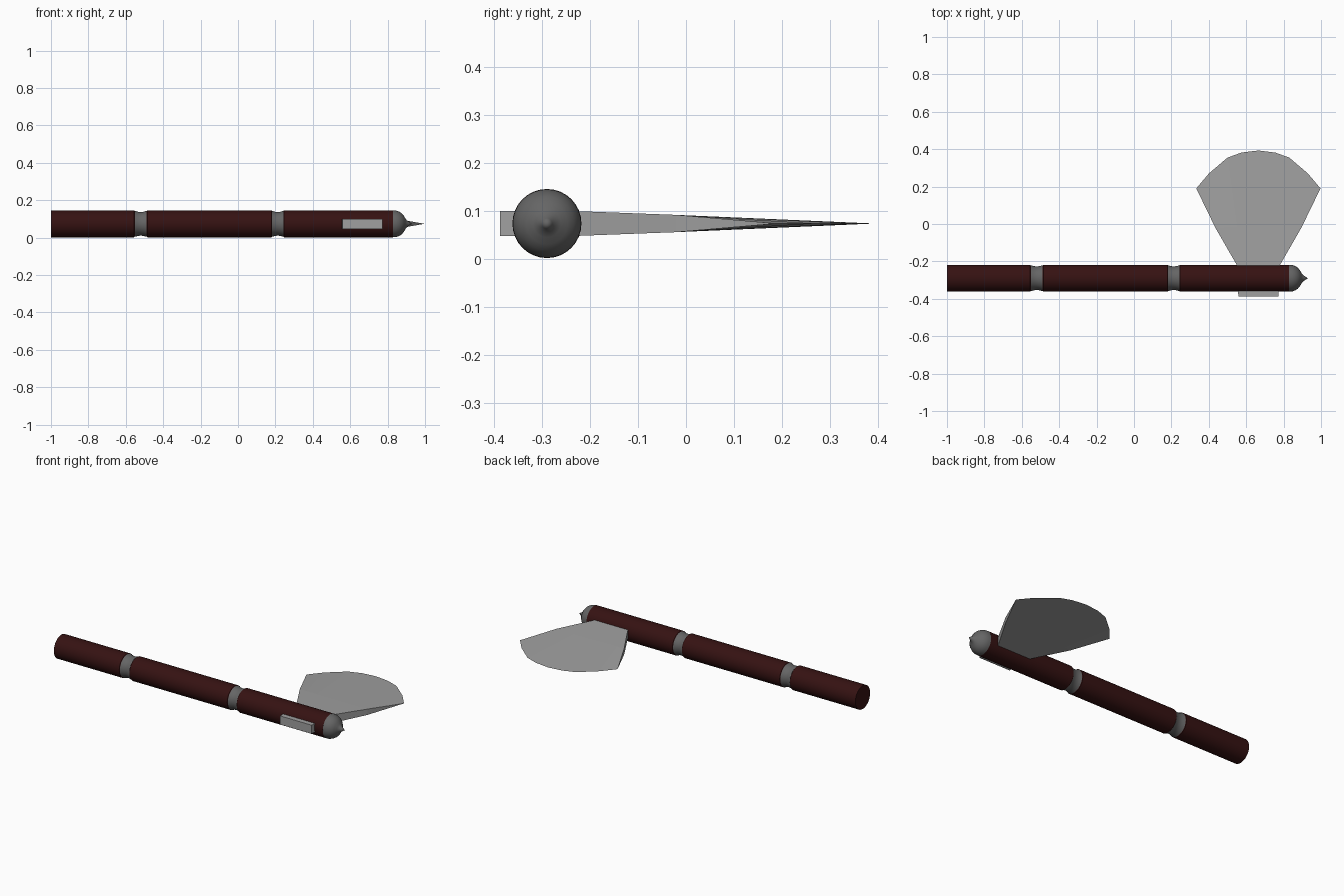
import bpy, bmesh, math

cube = bpy.data.objects.get("Cube")
if cube:
    bpy.data.objects.remove(cube)

AXIS_Y, AXIS_Z, RADIUS, SIDES = -0.29, 0.074, 0.072, 32


def material(name, color):
    m = bpy.data.materials.new(name)
    m.use_nodes = True
    m.diffuse_color = (*color, 1)
    m.node_tree.nodes["Principled BSDF"].inputs["Base Color"].default_value = (*color, 1)
    return m


wood = material("dark red wood", (0.036, 0.006, 0.006))
iron = material("dark iron", (0.13, 0.13, 0.13))
steel = material("pale steel", (0.35, 0.35, 0.35))


def finish(name, bm, mat, smooth):
    bmesh.ops.remove_doubles(bm, verts=bm.verts, dist=0.0001)
    bmesh.ops.recalc_face_normals(bm, faces=bm.faces)
    mesh = bpy.data.meshes.new(name)
    bm.to_mesh(mesh)
    bm.free()
    mesh.materials.append(mat)
    obj = bpy.data.objects.new(name, mesh)
    bpy.context.collection.objects.link(obj)
    if smooth:
        bpy.ops.object.select_all(action="DESELECT")
        obj.select_set(True)
        bpy.context.view_layer.objects.active = obj
        bpy.ops.object.shade_smooth_by_angle(angle=math.radians(40))
    return obj


def lathe(name, profile, mat):
    """Turn (x, radius) points around the shaft axis, closing both ends."""
    bm = bmesh.new()
    rings = []
    for x, r in profile:
        rings.append([bm.verts.new((x, AXIS_Y + r * math.cos(a), AXIS_Z + r * math.sin(a)))
                      for a in (math.tau * i / SIDES for i in range(SIDES))])
    for a, b in zip(rings, rings[1:]):
        for i in range(SIDES):
            j = (i + 1) % SIDES
            bm.faces.new((a[i], a[j], b[j], b[i]))
    bm.faces.new(rings[0])
    if profile[-1][1] > 0.001:
        bm.faces.new(rings[-1])
    return finish(name, bm, mat, True)


# Shaft sections, with small chamfers where they meet the collars
lathe("shaft_lower", [(-1, RADIUS), (-0.555, RADIUS), (-0.55, 0.067)], wood)
lathe("shaft_middle", [(-0.49, 0.067), (-0.485, RADIUS), (0.18, RADIUS), (0.185, 0.067)], wood)
lathe("shaft_upper", [(0.24, 0.067), (0.245, RADIUS), (0.83, RADIUS)], wood)

# Waisted metal collars
for name, x in (("collar_lower", -0.52), ("collar_upper", 0.2125)):
    lathe(name, [(x + 0.032 * t, 0.063 + 0.007 * t * t)
                 for t in (-1, -0.5, 0, 0.5, 1)], iron)

# Domed cap ending in a point
lathe("end_cap", [(0.825, RADIUS), (0.845, 0.071), (0.862, 0.065), (0.876, 0.056),
                  (0.887, 0.043), (0.895, 0.029), (0.902, 0.019), (0.913, 0.011),
                  (0.93, 0)], iron)

# Axe blade: rows of stations tapering from the tang to the curved cutting edge
MID_X = 0.665
EDGE = [(-0.332, 0.19), (-0.265, 0.27), (-0.165, 0.355), (-0.09, 0.382), (0, 0.393),
        (0.09, 0.382), (0.165, 0.355), (0.265, 0.27), (0.332, 0.19)]
ROWS = [(-0.388, 0.107, 0.0265), (-0.22, 0.115, 0.0255), (-0.02, 0.23, 0.018)]
bm = bmesh.new()
sheets = []
for side in (1, -1):
    rows = []
    for y, half_width, half_thick in ROWS:
        rows.append([bm.verts.new((MID_X + half_width * dx / EDGE[-1][0], y,
                                   AXIS_Z + side * half_thick)) for dx, _ in EDGE])
    rows.append([bm.verts.new((MID_X + dx, y, AXIS_Z)) for dx, y in EDGE])
    for a, b in zip(rows, rows[1:]):
        for i in range(len(EDGE) - 1):
            bm.faces.new((a[i], a[i + 1], b[i + 1], b[i]))
    sheets.append(rows)
bmesh.ops.remove_doubles(bm, verts=bm.verts, dist=0.0001)
# Side walls and butt close the open border between the two sheets
bmesh.ops.holes_fill(bm, edges=[e for e in bm.edges if e.is_boundary], sides=0)
bm.free()

bm = bmesh.new()
top, bottom = [], []
for sheet, side in ((top, 1), (bottom, -1)):
    for y, half_width, half_thick in ROWS:
        sheet.append([bm.verts.new((MID_X + half_width * dx / EDGE[-1][0], y,
                                    AXIS_Z + side * half_thick)) for dx, _ in EDGE])
cutting_edge = [bm.verts.new((MID_X + dx, y, AXIS_Z)) for dx, y in EDGE]
for sheet in (top, bottom):
    sheet.append(cutting_edge)
    for a, b in zip(sheet, sheet[1:]):
        for i in range(len(EDGE) - 1):
            bm.faces.new((a[i], a[i + 1], b[i + 1], b[i]))
for end in (0, -1):
    for k in range(2):
        bm.faces.new((top[k][end], top[k + 1][end], bottom[k + 1][end], bottom[k][end]))
    bm.faces.new((top[2][end], cutting_edge[end], bottom[2][end]))
bm.faces.new(top[0] + bottom[0][::-1])
finish("axe_blade", bm, steel, False)
